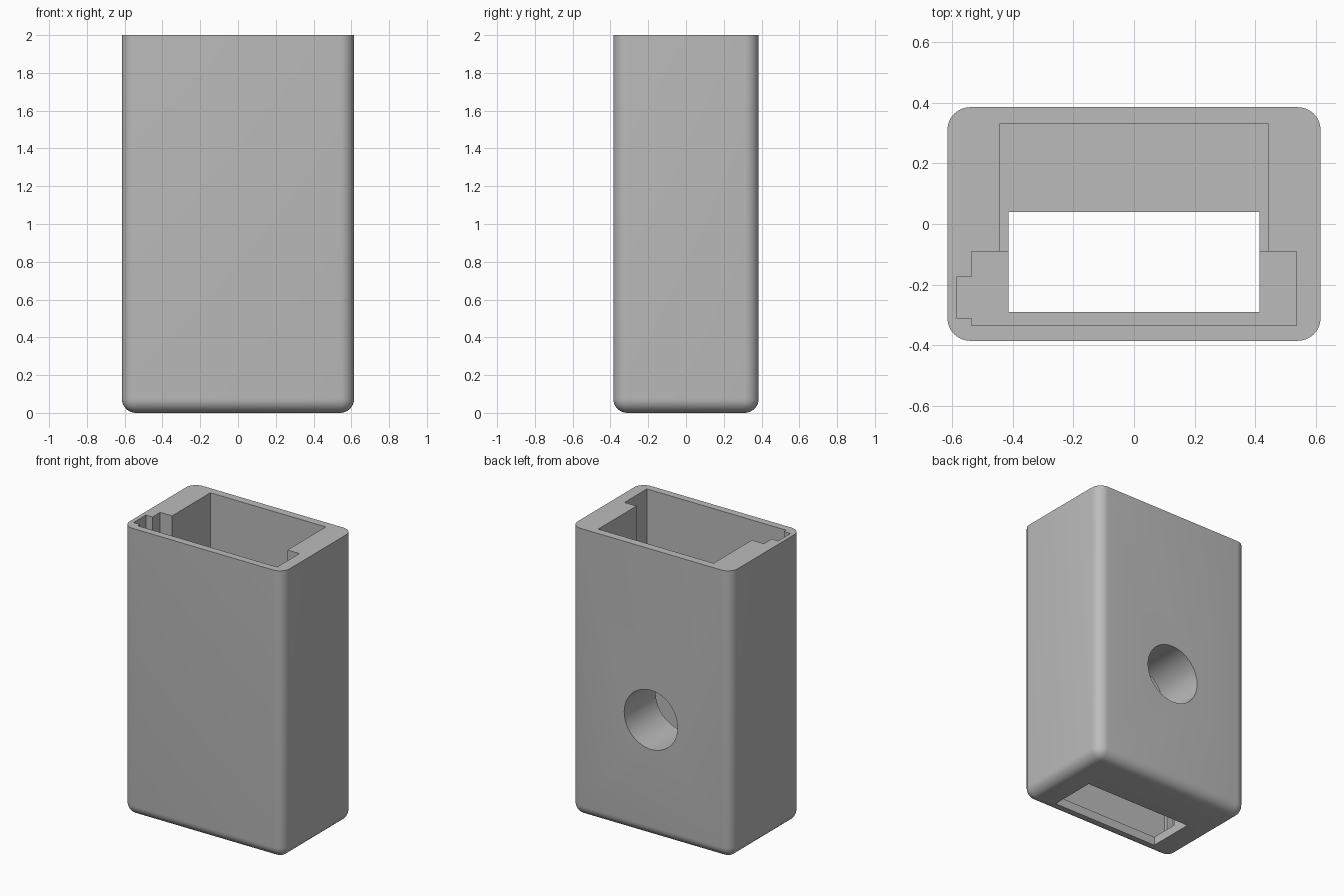
import bpy
import bmesh
import math
from mathutils import Matrix, Vector

cube = bpy.data.objects.get("Cube")
if cube:
    bpy.data.objects.remove(cube, do_unlink=True)

grey = bpy.data.materials.new("plain grey")
grey.use_nodes = True
colour = (0.5, 0.5, 0.5, 1)
grey.diffuse_color = colour
grey.node_tree.nodes["Principled BSDF"].inputs["Base Color"].default_value = colour


def make_object(name, bm):
    mesh = bpy.data.meshes.new(name)
    bm.to_mesh(mesh)
    bm.free()
    mesh.materials.append(grey)
    obj = bpy.data.objects.new(name, mesh)
    bpy.context.collection.objects.link(obj)
    return obj


def box_mesh(low, high):
    low, high = Vector(low), Vector(high)
    bm = bmesh.new()
    bmesh.ops.create_cube(bm, size=1)
    bmesh.ops.scale(bm, vec=high - low, verts=bm.verts)
    bmesh.ops.translate(bm, vec=(low + high) / 2, verts=bm.verts)
    return bm


def carve(target, cutter):
    mod = target.modifiers.new(cutter.name, 'BOOLEAN')
    mod.operation = 'DIFFERENCE'
    mod.solver = 'EXACT'
    mod.object = cutter
    bpy.context.view_layer.objects.active = target
    bpy.ops.object.modifier_apply(modifier=mod.name)
    bpy.data.objects.remove(cutter, do_unlink=True)


# Case: rounded sides and bottom, sharp open rim
bm = box_mesh((-0.615, -0.385, 0), (0.615, 0.385, 2))
rounded = [e for e in bm.edges if min(v.co.z for v in e.verts) < 1]
bmesh.ops.bevel(bm, geom=rounded, offset=0.075, segments=8, profile=0.5,
                affect='EDGES', clamp_overlap=True)
case = make_object("case", bm)

# Inner spaces, each open at the rim or at the bottom
spaces = {
    "front_slot": ((-0.535, -0.335, 0.06), (0.535, -0.09, 2.1)),
    "upper_pocket": ((-0.443, -0.2, 1.3), (0.443, 0.33, 2.2)),
    "side_notch": ((-0.585, -0.31, 0.06), (-0.5, -0.175, 2.3)),
    "bottom_opening": ((-0.413, -0.29, -0.1), (0.413, 0.04, 1.4)),
}
for name, (low, high) in spaces.items():
    carve(case, make_object(name, box_mesh(low, high)))

# Round hole through the thick back wall
bm = bmesh.new()
bmesh.ops.create_cone(bm, cap_ends=True, segments=64, radius1=0.205,
                      radius2=0.205, depth=0.6)
bmesh.ops.transform(bm, verts=bm.verts, matrix=Matrix.Translation((0, 0.2, 0.815))
                    @ Matrix.Rotation(math.pi / 2, 4, 'X'))
carve(case, make_object("back_hole", bm))

# Smooth rounding with crisp rims
bpy.ops.object.select_all(action='DESELECT')
case.select_set(True)
bpy.context.view_layer.objects.active = case
bpy.ops.object.shade_smooth_by_angle(angle=math.radians(30))
